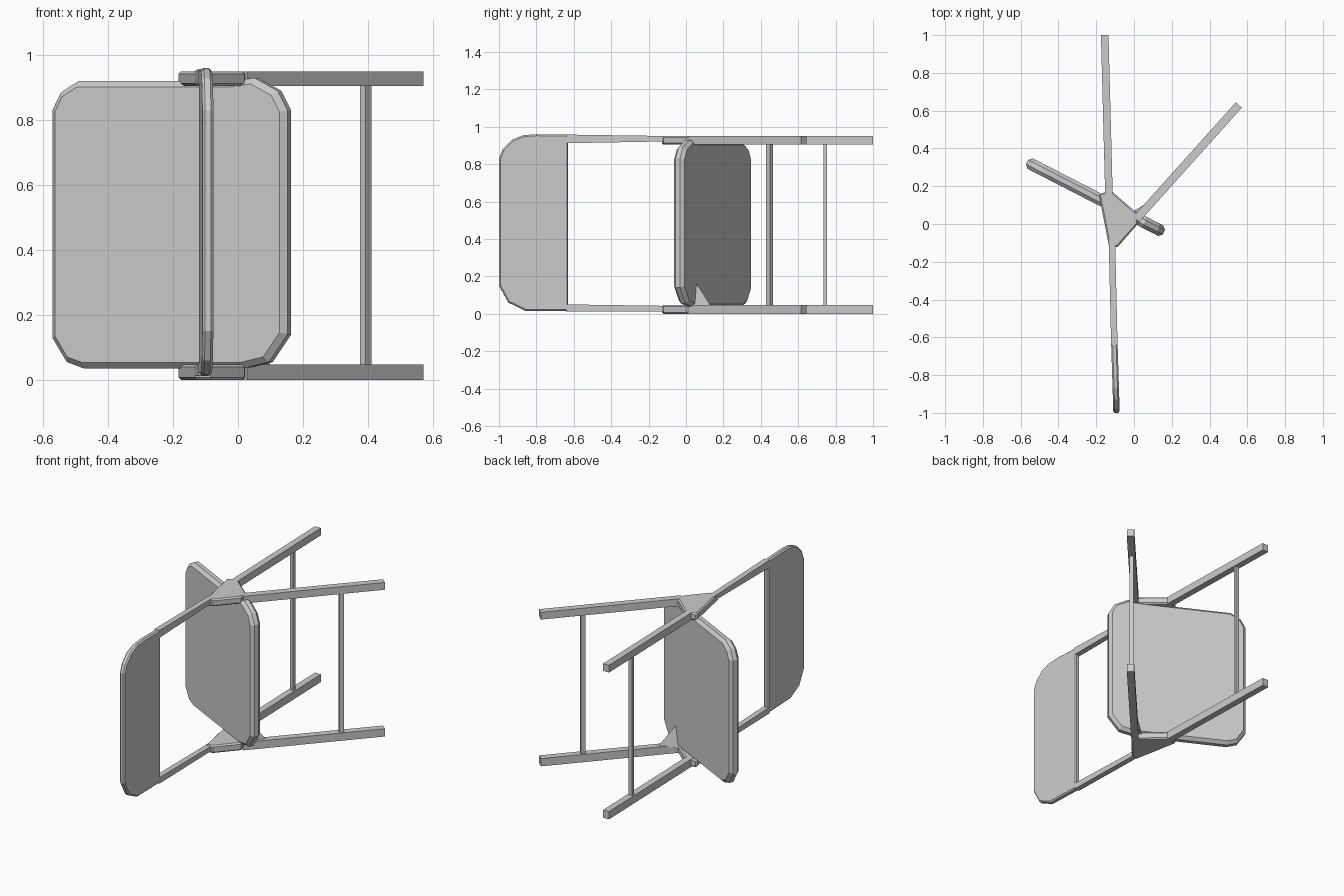
import bpy, bmesh
from mathutils import Vector

if "Cube" in bpy.data.objects:
    bpy.data.objects.remove(bpy.data.objects["Cube"])


def finish(name, bm, bevel=0.0):
    bmesh.ops.recalc_face_normals(bm, faces=bm.faces)
    me = bpy.data.meshes.new(name)
    bm.to_mesh(me)
    bm.free()
    ob = bpy.data.objects.new(name, me)
    bpy.context.collection.objects.link(ob)
    if bevel:
        m = ob.modifiers.new("edge", "BEVEL")
        m.width, m.segments, m.limit_method = bevel, 1, "ANGLE"
        m.angle_limit = 1.2
    return ob


def prism(name, pts, offset, bevel=0.0):
    """Extrude a planar outline along an offset vector."""
    bm = bmesh.new()
    f = bm.faces.new([bm.verts.new(p) for p in pts])
    ext = bmesh.ops.extrude_face_region(bm, geom=[f])["geom"]
    bmesh.ops.translate(bm, vec=offset,
                        verts=[v for v in ext if isinstance(v, bmesh.types.BMVert)])
    if f.is_valid and not any(len(e.link_faces) == 1 for e in f.edges):
        pass
    else:
        bm.faces.new([v for v in f.verts]) if not f.is_valid else None
    return finish(name, bm, bevel)


def panel(name, start, end, outline, thick, bevel):
    """Upright slab: outline is (distance along start-end, z)."""
    s, e = Vector((*start, 0)), Vector((*end, 0))
    d = (e - s).normalized()
    n = Vector((-d.y, d.x, 0)) * thick
    return prism(name, [s + d * u + Vector((0, 0, z)) - n / 2 for u, z in outline], n, bevel)


def bar(name, p, q, w, zp, zq, bevel=0.0):
    """Tapered box from p to q in plan; zp and zq are its height ranges."""
    p, q = Vector((*p, 0)), Vector((*q, 0))
    d = (q - p).normalized()
    n = Vector((-d.y, d.x, 0)) * w / 2
    bm = bmesh.new()
    for c, zr in ((p, zp), (q, zq)):
        for s in (-1, 1):
            for z in zr:
                bm.verts.new(c + n * s + Vector((0, 0, z)))
    bmesh.ops.convex_hull(bm, input=bm.verts)
    bmesh.ops.dissolve_limit(bm, angle_limit=0.01, verts=bm.verts, edges=bm.edges)
    return finish(name, bm, bevel)


# Seat, standing on edge because the chair lies on its side
panel("seat", (-0.566, 0.328), (0.16, -0.045),
      [(0, 0.13), (0.05, 0.055), (0.11, 0.035), (0.66, 0.035), (0.75, 0.055),
       (0.814, 0.14), (0.814, 0.83), (0.78, 0.89), (0.70, 0.93), (0.62, 0.92),
       (0.09, 0.92), (0.03, 0.885), (0, 0.83)], 0.062, 0.018)

# Backrest with rounded outer corners
panel("backrest", (-0.104, -0.63), (-0.0925, -1.0),
      [(0, 0.014), (0.23, 0.016), (0.32, 0.06), (0.37, 0.15), (0.37, 0.83),
       (0.35, 0.88), (0.30, 0.93), (0.24, 0.955), (0.17, 0.96), (0, 0.957)], 0.034, 0.008)

# Side frames: upper and lower in this pose
hinge = [(-0.185, 0.16), (-0.175, 0.10), (-0.13, -0.13), (-0.085, -0.12),
         (0.02, 0.0), (0.025, 0.05), (-0.12, 0.175)]
for side, leg, post_in, post_out in (("upper", (0.905, 0.95), (0.922, 0.95), (0.912, 0.958)),
                                     ("lower", (0.0, 0.048), (0.012, 0.042), (0.013, 0.05))):
    prism(side + "_hinge_plate", [(x, y, leg[0]) for x, y in hinge],
          Vector((0, 0, leg[1] - leg[0])), 0.008)
    bar(side + "_back_post", (-0.117, -0.08), (-0.104, -0.64), 0.034, post_in, post_out)
    bar(side + "_rear_leg", (-0.132, 0.13), (-0.155, 1.0), 0.04, leg, leg)
    bar(side + "_front_leg", (0.012, 0.025), (0.555, 0.63), 0.043, leg, leg)

# Cross rungs between the legs
bar("rear_rung", (-0.149, 0.735), (-0.149, 0.755), 0.022, (0.04, 0.91), (0.04, 0.91))
bar("front_rung", (0.384, 0.436), (0.402, 0.456), 0.024, (0.04, 0.91), (0.04, 0.91))

# Small gusset at the lower front leg
bm = bmesh.new()
for p in ((0.02, 0.045, 0.18), (0.10, 0.13, 0.045), (0.035, 0.02, 0.03), (0.0, 0.07, 0.035)):
    bm.verts.new(p)
bmesh.ops.convex_hull(bm, input=bm.verts)
finish("leg_gusset", bm)
